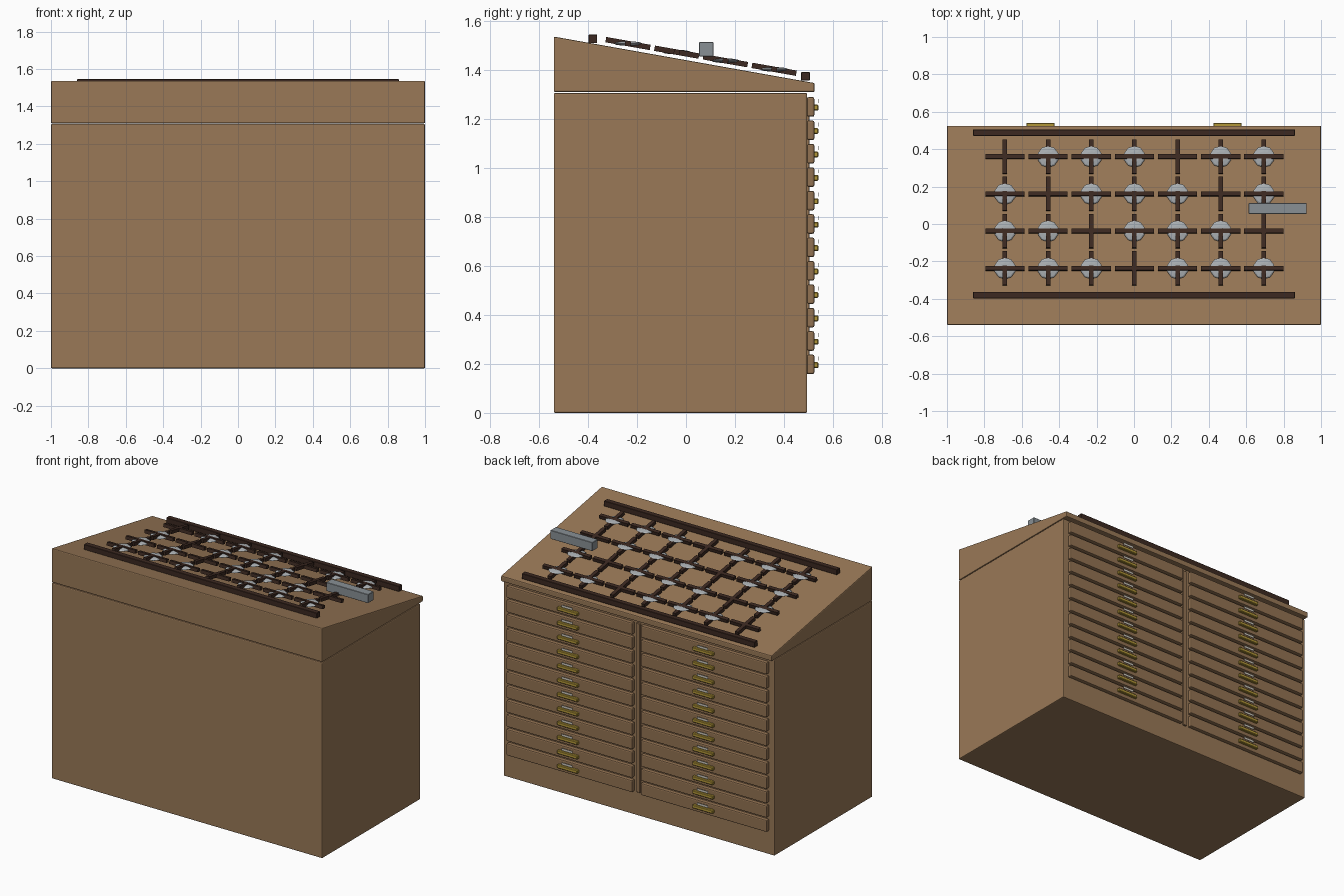
import bpy, bmesh
from math import radians, tan

if "Cube" in bpy.data.objects:
    bpy.data.objects.remove(bpy.data.objects["Cube"])

SLOPE = radians(-10)


def material(name, rgb):
    m = bpy.data.materials.new(name)
    m.diffuse_color = (*rgb, 1)
    m.use_nodes = True
    m.node_tree.nodes["Principled BSDF"].inputs["Base Color"].default_value = m.diffuse_color
    return m


WOOD = material("oak", (0.32, 0.19, 0.095))
FRONT = material("drawer_oak", (0.29, 0.17, 0.085))
DARK = material("dark_wood", (0.045, 0.022, 0.015))
BRASS = material("brass", (0.45, 0.31, 0.04))
STEEL = material("steel", (0.25, 0.28, 0.30))
PALE = material("pale_metal", (0.42, 0.45, 0.47))
CARD = material("card", (0.6, 0.57, 0.5))


def finish(name, bm, mat, loc=(0, 0, 0), tilt=0, bevel=0, segments=1):
    me = bpy.data.meshes.new(name)
    bmesh.ops.recalc_face_normals(bm, faces=bm.faces)
    bm.to_mesh(me)
    bm.free()
    ob = bpy.data.objects.new(name, me)
    bpy.context.collection.objects.link(ob)
    me.materials.append(mat)
    ob.location = loc
    ob.rotation_euler.x = tilt
    if bevel:
        mod = ob.modifiers.new("bevel", 'BEVEL')
        mod.width, mod.segments = bevel, segments
    return ob


def box(name, mat, loc, size, **kw):
    bm = bmesh.new()
    bmesh.ops.create_cube(bm, size=1)
    bmesh.ops.scale(bm, vec=size, verts=bm.verts)
    return finish(name, bm, mat, loc, **kw)


def top_z(y):
    return 1.535 + (y + 0.54) * tan(SLOPE)


# Cabinet body
box("cabinet_body", WOOD, (0, -0.0225, 0.6535), (2, 1.035, 1.307), bevel=0.006, segments=2)

# Sloping desk top, extruded from its side profile
bm = bmesh.new()
profile = [(-0.54, 1.31), (0.525, 1.31), (0.525, top_z(0.525)), (-0.54, 1.537)]
face = bm.faces.new([bm.verts.new((-1, y, z)) for y, z in profile])
ext = bmesh.ops.extrude_face_region(bm, geom=[face])
bmesh.ops.translate(bm, vec=(2, 0, 0),
                    verts=[v for v in ext["geom"] if isinstance(v, bmesh.types.BMVert)])
finish("sloping_top", bm, WOOD, bevel=0.006, segments=2)

# Drawers with pulls and label cards, two columns of twelve
for side in (-1, 1):
    for row in range(12):
        x, z = side * 0.4965, 0.198 + row * 0.0956
        box("drawer_front", FRONT, (x, 0.509, z), (0.93, 0.03, 0.08), bevel=0.007, segments=2)
        box("drawer_pull", BRASS, (side * 0.5, 0.53, z - 0.003), (0.152, 0.022, 0.024), bevel=0.004)
        box("drawer_label", CARD, (side * 0.5, 0.54, z + 0.024), (0.08, 0.002, 0.016))

# Post between the drawer columns
box("centre_post", FRONT, (0, 0.495, 0.724), (0.03, 0.02, 1.13), bevel=0.003)

# Rails along the top and bottom of the slope
for name, y in (("rear_rail", -0.38), ("front_rail", 0.488)):
    box(name, DARK, (0, y, top_z(y) + 0.021), (1.72, 0.035, 0.036), bevel=0.002)

# Crossed slats on the slope, with discs on most crossings
for row in range(4):
    y = 0.36 - row * 0.199
    z = top_z(y) + 0.027
    for col in range(7):
        x = -0.69 + col * 0.2307
        box("cross_slat", DARK, (x, y, z), (0.21, 0.024, 0.022), tilt=SLOPE)
        box("long_slat", DARK, (x, y, z), (0.024, 0.184, 0.022), tilt=SLOPE)
        if (col - row) % 4:
            bm = bmesh.new()
            bmesh.ops.create_uvsphere(bm, u_segments=10, v_segments=6, radius=0.058)
            bmesh.ops.scale(bm, vec=(1, 1, 0.16), verts=bm.verts)
            finish("metal_disc", bm, PALE, (x, y, z))

# Loose steel bar
box("steel_bar", STEEL, (0.768, 0.083, 1.485), (0.31, 0.058, 0.058), bevel=0.002)
